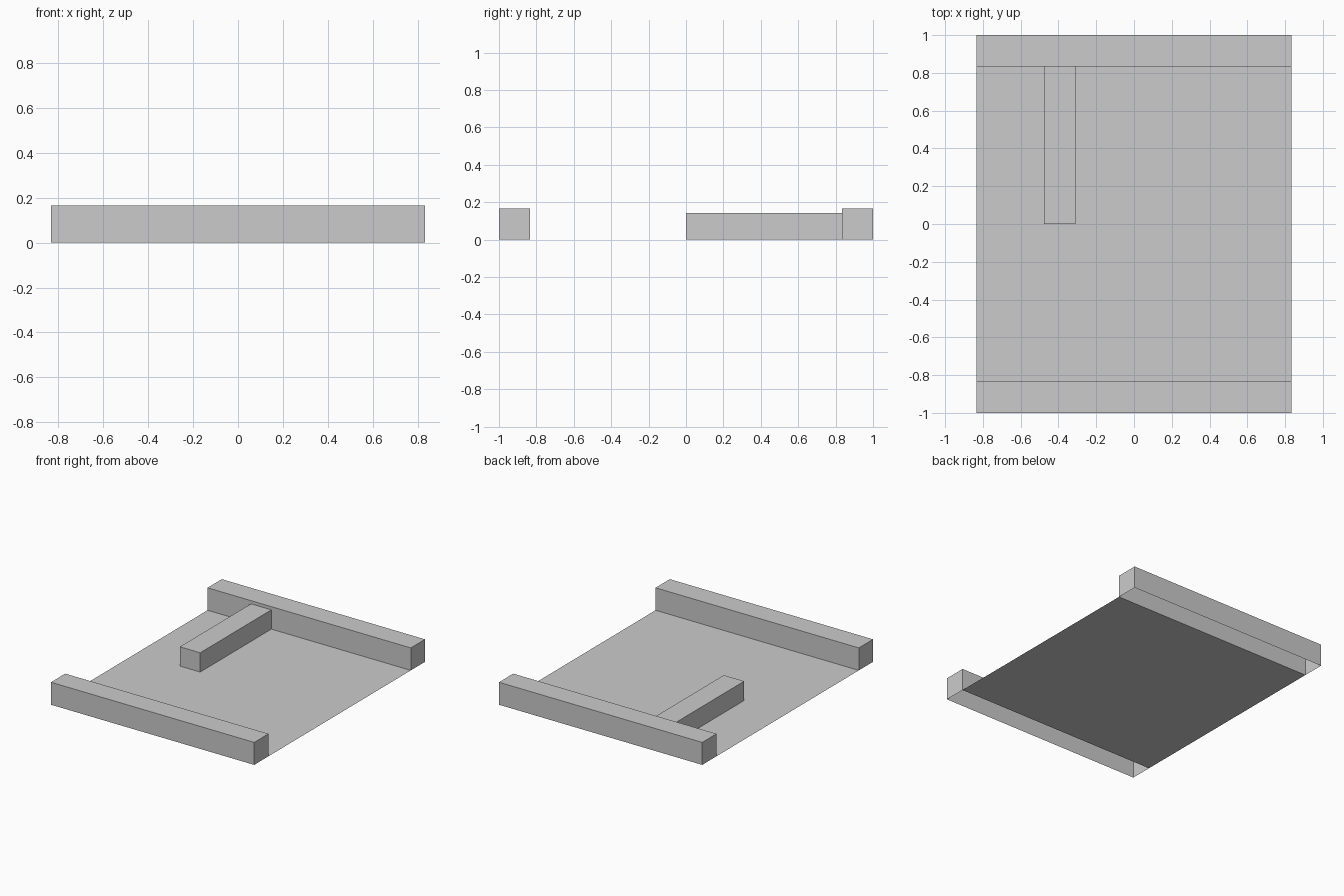
import bpy, bmesh
from mathutils import Matrix, Vector

if "Cube" in bpy.data.objects:
    bpy.data.objects.remove(bpy.data.objects["Cube"])


def open_box(name, lo, hi):
    """Box whose underside is left open."""
    lo, hi = Vector(lo), Vector(hi)
    bm = bmesh.new()
    bmesh.ops.create_cube(bm, size=1, matrix=Matrix.LocRotScale(
        (lo + hi) / 2, None, hi - lo))
    bottom = [f for f in bm.faces if f.normal.z < -0.9]
    bmesh.ops.delete(bm, geom=bottom, context='FACES_ONLY')
    mesh = bpy.data.meshes.new(name)
    bm.to_mesh(mesh)
    bm.free()
    obj = bpy.data.objects.new(name, mesh)
    bpy.context.collection.objects.link(obj)
    return obj


W = 0.8333   # half width, also the inner edge of the walls
H = 0.1667   # wall height

# Thin floor panel between the walls
bpy.ops.mesh.primitive_plane_add(size=2 * W)
bpy.context.object.name = "floor"

# Front and back walls
open_box("front_wall", (-W, -1, 0), (W, -W, H))
open_box("back_wall", (-W, W, 0), (W, 1, H))

# Divider reaching forward from the back wall
open_box("divider", (-0.477, 0, 0), (-0.31, W, 0.143))
